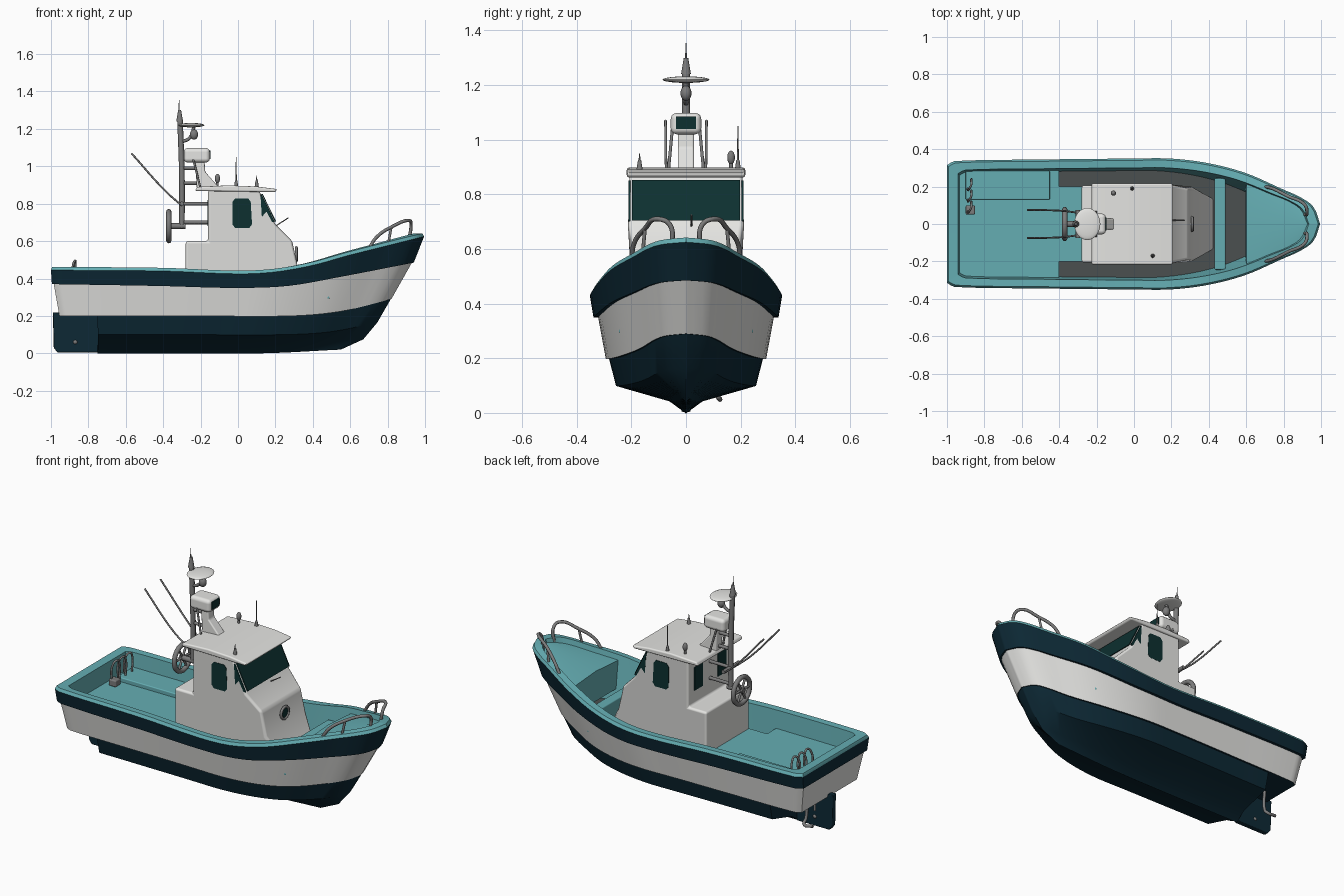
import bpy, bmesh, math
from mathutils import Vector, Matrix

cube = bpy.data.objects.get("Cube")
if cube:
    bpy.data.objects.remove(cube, do_unlink=True)


def material(name, r, g, b):
    m = bpy.data.materials.new(name)
    m.use_nodes = True
    m.diffuse_color = (r, g, b, 1)
    bsdf = next(n for n in m.node_tree.nodes if n.type == 'BSDF_PRINCIPLED')
    bsdf.inputs["Base Color"].default_value = (r, g, b, 1)
    bsdf.inputs["Roughness"].default_value = 0.6
    return m


NAVY = material("navy paint", .004, .022, .036)
WHITE = material("white paint", .78, .78, .76)
TEAL = material("teal deck", .13, .42, .45)
FLOOR = material("dark grey floor", .07, .08, .08)
METAL = material("grey metal", .2, .2, .2)
GLASS = material("dark glass", .004, .03, .03)


def finish(name, bm, mats, bevel=0, angle=35):
    bmesh.ops.remove_doubles(bm, verts=bm.verts, dist=1e-5)
    bmesh.ops.recalc_face_normals(bm, faces=bm.faces)
    me = bpy.data.meshes.new(name)
    bm.to_mesh(me)
    bm.free()
    for m in mats:
        me.materials.append(m)
    for p in me.polygons:
        p.use_smooth = True
    me.set_sharp_from_angle(angle=math.radians(angle))
    ob = bpy.data.objects.new(name, me)
    bpy.context.collection.objects.link(ob)
    if bevel:
        mod = ob.modifiers.new("rounded edges", 'BEVEL')
        mod.width, mod.segments = bevel, 3
        mod.limit_method = 'ANGLE'
        mod.harden_normals = True
    return ob


def box(name, mat, lo, hi, bevel=0):
    bm = bmesh.new()
    lo, hi = Vector(lo), Vector(hi)
    bmesh.ops.create_cube(bm, size=1, matrix=Matrix.Translation((lo + hi) / 2)
                          @ Matrix.Diagonal((*(hi - lo), 1)))
    return finish(name, bm, [mat], bevel)


def prism(name, mat, profile, y0, y1, bevel=0, width=lambda x, z: 1):
    """Side profile in x and z, extruded across y."""
    bm = bmesh.new()
    rows = [[bm.verts.new((x, y * width(x, z), z)) for x, z in profile] for y in (y0, y1)]
    for row in rows:
        bm.faces.new(row)
    for i in range(len(profile)):
        j = i - 1
        bm.faces.new((rows[0][i], rows[0][j], rows[1][j], rows[1][i]))
    return finish(name, bm, [mat], bevel)


def tube(name, mat, points, radius):
    cu = bpy.data.curves.new(name, 'CURVE')
    cu.dimensions = '3D'
    cu.bevel_depth, cu.bevel_resolution = radius, 2
    cu.use_fill_caps = True
    cu.resolution_u = 6
    sp = cu.splines.new('BEZIER')
    sp.bezier_points.add(len(points) - 1)
    for bp, co in zip(sp.bezier_points, points):
        bp.co = co
        bp.handle_left_type = bp.handle_right_type = 'AUTO'
    cu.materials.append(mat)
    ob = bpy.data.objects.new(name, cu)
    bpy.context.collection.objects.link(ob)


def cone(name, mat, base, height, r0, r1):
    bm = bmesh.new()
    bmesh.ops.create_cone(bm, cap_ends=True, segments=16, radius1=r0, radius2=r1, depth=height,
                          matrix=Matrix.Translation(Vector(base) + Vector((0, 0, height / 2))))
    finish(name, bm, [mat])


def ball(name, mat, centre, size):
    bm = bmesh.new()
    bmesh.ops.create_uvsphere(bm, u_segments=24, v_segments=12, radius=1,
                              matrix=Matrix.Translation(centre) @ Matrix.Diagonal((*size, 1)))
    finish(name, bm, [mat], angle=60)


def ring(name, mat, centre, big, small, n=28, k=8):
    """Torus facing along x."""
    bm = bmesh.new()
    grid = []
    for i in range(n):
        a = math.tau * i / n
        grid.append([])
        for j in range(k):
            b = math.tau * j / k
            r = big + small * math.cos(b)
            grid[-1].append(bm.verts.new(Vector(centre) + Vector(
                (small * math.sin(b), r * math.cos(a), r * math.sin(a)))))
    for i in range(n):
        for j in range(k):
            bm.faces.new((grid[i][j], grid[i - 1][j], grid[i - 1][j - 1], grid[i][j - 1]))
    finish(name, bm, [mat], angle=80)


def interp(table, s):
    """Smooth curve through (s, value) pairs."""
    n = len(table)
    i = next((k for k in range(n - 1) if s <= table[k + 1][0]), n - 2)

    def slope(k):
        a, b = table[max(k - 1, 0)], table[min(k + 1, n - 1)]
        return (b[1] - a[1]) / (b[0] - a[0])
    (x0, v0), (x1, v1) = table[i], table[i + 1]
    h = x1 - x0
    t = (s - x0) / h
    return (v0 * (1 + 2 * t) * (1 - t) ** 2 + slope(i) * h * t * (1 - t) ** 2
            + v1 * t * t * (3 - 2 * t) + slope(i + 1) * h * t * t * (t - 1))


# Plan shape and height curves shared by the hull lines, stern to bow
PLAN = [(0, .9), (.02, .96), (.25, .985), (.5, 1), (.6, 1), (.7, .93),
        (.8, .78), (.9, .53), (.95, .4), (.985, .24), (1, 0)]
SHEER = [(0, .46), (.3, .455), (.5, .44), (.6, .45), (.7, .485), (.8, .54), (.9, .59), (1, .64)]
RUB = [(0, .37), (.3, .36), (.5, .35), (.65, .36), (.8, .41), (1, .485)]
WATER = [(0, .2), (.4, .2), (.7, .2), (.85, .225), (1, .29)]
CHINE = [(0, .1), (.4, .1), (.7, .1), (.85, .115), (1, .165)]
GARBOARD = [(0, .045), (.7, .045), (1, .075)]
KEEL = [(0, 0), (.7, 0), (1, .02)]


def flat(z):
    return [(0, z), (1, z)]


def loft(name, lines, mats, s0=0, s1=1, n=48):
    """Lines are (stern x, bow x, half beam, height curve, height offset), mirrored in y."""
    bm = bmesh.new()
    stations = []
    for k in range(n + 1):
        u = k / n
        s = s0 + (s1 - s0) * u * u * (3 - 2 * u)
        stations.append([])
        for xs, xe, beam, curve, dz in lines:
            x, y, z = xs + s * (xe - xs), beam * interp(PLAN, s), interp(curve, s) + dz
            stations[-1].append([bm.verts.new((x, y, z)), bm.verts.new((x, -y, z))])
    slots = list(dict.fromkeys(mats))
    for i, m in enumerate(mats):
        quads = [(a[i][q], a[i + 1][q], b[i + 1][q], b[i][q])
                 for a, b in zip(stations, stations[1:]) for q in (0, 1)]
        quads += [(a[i][0], a[i + 1][0], a[i + 1][1], a[i][1]) for a in (stations[0], stations[-1])]
        for f in quads:
            bm.faces.new(f).material_index = slots.index(m)
    bmesh.ops.dissolve_degenerate(bm, dist=1e-5, edges=bm.edges)
    return finish(name, bm, slots)


# Hull: white topsides, navy rubbing band, teal gunwale and inner wall
loft("hull", [(-.955, .82, 0, WATER, 0), (-.955, .82, .292, WATER, 0), (-.985, .93, .32, RUB, 0),
              (-.995, .94, .337, RUB, 0), (-1, .995, .35, SHEER, -.015), (-.993, .985, .34, SHEER, .002),
              (-.94, .935, .3, SHEER, 0), (-.93, .82, .285, flat(.3), 0), (-.93, .82, 0, flat(.3), 0)],
     [NAVY, WHITE, NAVY, NAVY, TEAL, TEAL, TEAL, FLOOR])
loft("underwater_hull", [(-.916, .55, 0, KEEL, 0), (-.93, .67, .06, GARBOARD, 0), (-.94, .745, .255, CHINE, 0),
                         (-.95, .817, .28, WATER, 0), (-.95, .817, 0, WATER, 0)], [NAVY] * 4, s0=.113)
loft("foredeck", [(-.52, .84, 0, flat(.36), 0), (-.52, .84, .25, flat(.36), 0),
                  (-.94, .94, .292, SHEER, -.03), (-.94, .94, 0, SHEER, -.015)], [TEAL] * 3, s0=.82)
loft("aft_deck", [(-.94, .94, 0, flat(.29), 0), (-.94, .94, .288, flat(.29), 0),
                  (-.94, .94, .292, flat(.35), 0), (-.94, .94, 0, flat(.35), 0)], [TEAL] * 3, s1=.287)
box("deck_locker", TEAL, (-.9, .13, .34), (-.45, .285, .375), .006)
box("deck_step", TEAL, (-.42, -.2, .29), (-.27, .2, .35))
box("cross_beam", TEAL, (.43, -.245, .29), (.49, .245, .43), .008)

# Rudder and stern fittings
prism("rudder", NAVY, [(-.99, .22), (-.985, .03), (-.965, .004), (-.75, .004), (-.74, .2)], -.017, .017, .005)
ball("rudder_pivot", METAL, (-.87, 0, .06), (.016, .024, .016))
tube("stern_pipe", METAL, [(-.87, .1, .22), (-.87, .1, .08), (-.87, .12, .055), (-.93, .12, .055)], .009)
tube("stern_pipe_short", METAL, [(-.9, .06, .22), (-.9, .06, .12)], .008)
for i in range(3):
    y = .07 + .06 * i
    tube("stern_rail", METAL, [(-.89, y, .35), (-.88, y, .48), (-.87, y + .02, .495),
                               (-.87, y + .04, .48), (-.87, y + .04, .35)], .006)
box("stern_winch", METAL, (-.9, .05, .35), (-.85, .1, .39), .008)

# Wheelhouse
prism("wheelhouse", WHITE, [(-.28, .29), (-.28, .6), (-.16, .6), (-.16, .875), (.11, .875), (.2, .69),
                            (.29, .6), (.32, .46), (.43, .29)], -.207, .207, .014,
      width=lambda x, z: .66 if x > .4 else .92 if x > .25 else 1)
prism("roof", WHITE, [(-.23, .868), (-.22, .89), (-.05, .898), (.1, .892), (.21, .878), (.2, .862)],
      -.217, .217, .009)
prism("windshield", GLASS, [(.126, .852), (.198, .705), (.204, .705), (.132, .852)], -.198, .198)
for side in (-1, 1):
    y0, y1 = side * .204, side * .21
    prism("corner_window", GLASS, [(.12, .85), (.128, .72), (.15, .7), (.198, .702), (.126, .85)], y0, y1)
    prism("side_window", GLASS, [(-.03, .69), (-.03, .81), (-.015, .828), (.055, .828), (.068, .81),
                                 (.075, .69), (.06, .67), (-.015, .67)], y0, y1)
    box("rear_window", GLASS, (-.164, side * .11 - .04, .68), (-.157, side * .11 + .04, .82))
ring("porthole_rim", METAL, (.312, 0, .53), .035, .008)
ball("porthole_glass", GLASS, (.31, 0, .53), (.006, .032, .032))
tube("wiper", METAL, [(.2, .02, .68), (.27, .02, .725)], .003)

# Roof fittings
cone("horn_stem", METAL, (-.11, .165, .89), .035, .007, .007)
ball("horn", METAL, (-.11, .165, .935), (.014, .014, .025))
for x, y, top in ((-.01, .19, .15), (.1, -.17, .05)):
    cone("aerial_base", METAL, (x, y, .885), .04, .012, .006)
    cone("aerial", METAL, (x, y, .92), top - .02, .004, .0015)

# Radar tower and mast
prism("radar_tower", WHITE, [(-.22, .88), (-.23, 1.04), (-.18, 1.04), (-.175, .97), (-.1, .885)], -.03, .03, .008)
box("radar_housing", WHITE, (-.29, -.056, 1.02), (-.15, .056, 1.098), .022)
box("radar_screen", GLASS, (-.153, -.036, 1.04), (-.147, .036, 1.085))
tube("mast", METAL, [(-.3, 0, .67), (-.3, 0, .95), (-.31, 0, 1.25)], .015)
cone("mast_light", METAL, (-.312, 0, 1.24), .06, .018, .008)
cone("mast_tip", METAL, (-.315, 0, 1.29), .065, .004, .001)
ball("top_dish", WHITE, (-.25, 0, 1.22), (.07, .086, .012))
ball("lamp", METAL, (-.235, 0, 1.17), (.022, .02, .028))
tube("lamp_arm", METAL, [(-.305, 0, 1.13), (-.26, 0, 1.15), (-.235, 0, 1.21)], .009)
for z, x in ((.91, -.2), (.99, -.22), (.8, -.16), (.7, -.16)):
    tube("mast_bracket", METAL, [(-.31, 0, z), (x, 0, z)], .01)
for side in (-1, 1):
    tube("radar_stay", METAL, [(-.2, side * .065, .88), (-.24, side * .05, 1.04)], .006)
    tube("fishing_rod", METAL, [(-.3, side * .06, .79), (-.38, side * .07, .86), (-.57, side * .075, 1.07)], .005)
tube("rod_holder", METAL, [(-.3, -.075, .8), (-.3, .075, .8)], .012)

# Line hauler wheel behind the mast
ring("hauler_wheel", METAL, (-.37, 0, .68), .078, .014)
tube("hauler_axle", METAL, [(-.385, 0, .68), (-.28, 0, .68)], .016)
for i in range(3):
    a = math.pi * i / 3
    dy, dz = .075 * math.cos(a), .075 * math.sin(a)
    tube("hauler_spoke", METAL, [(-.37, -dy, .68 - dz), (-.37, dy, .68 + dz)], .007)

# Bow rails
for side in (-1, 1):
    tube("bow_rail", METAL, [(.7, side * .2, .56), (.74, side * .19, .62), (.82, side * .15, .675),
                             (.915, side * .1, .71), (.925, side * .06, .69), (.915, side * .05, .61)], .009)
    tube("bow_rail_post", METAL, [(.8, side * .16, .57), (.82, side * .15, .675)], .007)
